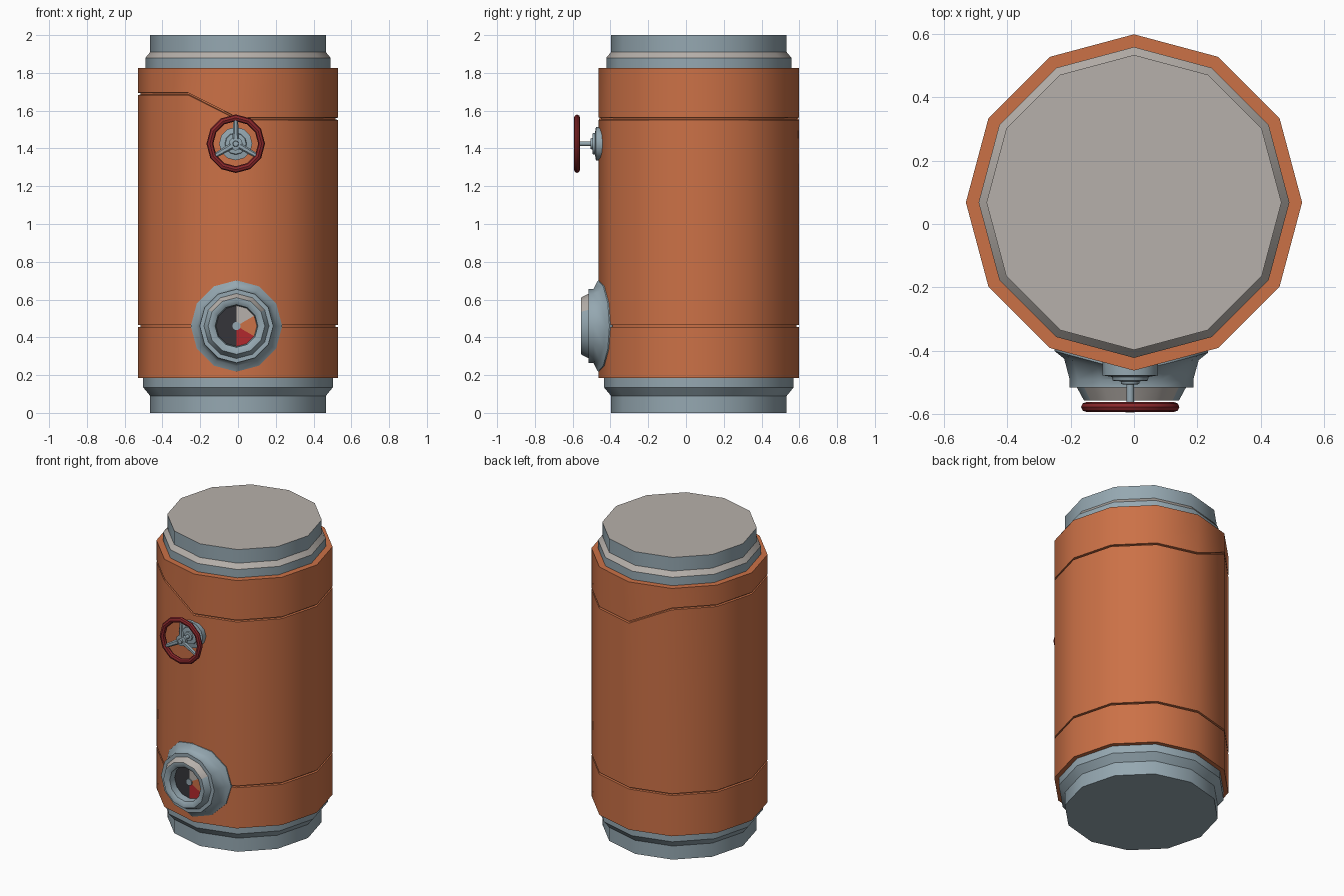
import bpy, bmesh, math
from mathutils import Vector

if "Cube" in bpy.data.objects:
    bpy.data.objects.remove(bpy.data.objects["Cube"])

N = 12                 # sides of every round part
CY = 0.068             # y of the tank axis
R = 0.53               # radius of the orange jacket


def material(name, rgb):
    m = bpy.data.materials.new(name)
    m.diffuse_color = (*rgb, 1)
    m.use_nodes = True
    m.node_tree.nodes["Principled BSDF"].inputs["Base Color"].default_value = m.diffuse_color
    return m


ORANGE = material("orange paint", (0.60, 0.165, 0.062))
STEEL = material("blue grey steel", (0.30, 0.39, 0.44))
WORN = material("worn beige metal", (0.47, 0.435, 0.405))
DARKRED = material("dark red paint", (0.25, 0.020, 0.024))
RED = material("bright red", (0.45, 0.022, 0.026))
DARK = material("dark interior", (0.035, 0.035, 0.042))


def finish(name, bm, mats, rule=None):
    """Turn a bmesh into a smooth-by-angle object, colouring faces by a rule."""
    bmesh.ops.recalc_face_normals(bm, faces=bm.faces[:])
    bm.normal_update()
    if rule:
        for f in bm.faces:
            f.material_index = rule(f.calc_center_median(), f.normal)
    me = bpy.data.meshes.new(name)
    bm.to_mesh(me)
    bm.free()
    for m in mats:
        me.materials.append(m)
    ob = bpy.data.objects.new(name, me)
    bpy.context.collection.objects.link(ob)
    bpy.ops.object.select_all(action='DESELECT')
    ob.select_set(True)
    bpy.context.view_layer.objects.active = ob
    bpy.ops.object.shade_smooth_by_angle(angle=math.radians(38))
    return ob


def rings(point, rows, caps=(True, True), closed=False, n=N):
    """Skin a stack of n-sided rings; point(row, angle) gives positions."""
    bm = bmesh.new()
    vs = [[bm.verts.new(point(r, 2 * math.pi * k / n)) for k in range(n)] for r in rows]
    pairs = list(zip(vs, vs[1:])) + ([(vs[-1], vs[0])] if closed else [])
    for a, b in pairs:
        for k in range(n):
            j = (k + 1) % n
            bm.faces.new((a[k], a[j], b[j], b[k]))
    if not closed:
        if caps[0]:
            bm.faces.new(vs[0])
        if caps[1]:
            bm.faces.new(vs[-1])
    return bm


def upright(row, a):
    r, z = row
    return (r * math.cos(a), CY + r * math.sin(a), z)


def forward(cx, cz):
    """Ring placer for parts turned around a front-to-back axis."""
    return lambda row, a: (cx + row[0] * math.cos(a), row[1], cz + row[0] * math.sin(a))


def jacket_y(x):
    return CY - R + abs(x) * math.tan(math.radians(15))


# Inner tank: necks showing above and below the jacket, worn top and chamfer
tank = rings(upright, [(0.465, 0), (0.465, 0.09), (0.502, 0.135), (0.502, 0.3),
                       (0.49, 1.7), (0.49, 1.88), (0.465, 1.91), (0.465, 2.0)])
finish("inner_tank", tank, [STEEL, WORN],
       lambda c, n: 1 if n.z > 0.9 or 1.88 < c.z < 1.91 else 0)


# Orange jacket with two panel seams; the upper seam steps up on the left side
def jacket_point(row, a):
    r, z, upper = row
    if upper and math.cos(a) < -0.01:
        z += 0.132
    return (r * math.cos(a), CY + r * math.sin(a), z)


rows = [(0.50, 0.185, 0), (R, 0.185, 0)]
for seam, upper in ((0.46, 0), (1.557, 1)):
    rows += [(R, seam - 0.006, upper), (R - 0.014, seam - 0.004, upper),
             (R - 0.014, seam + 0.004, upper), (R, seam + 0.006, upper)]
rows += [(R, 1.825, 0), (0.485, 1.825, 0)]
finish("outer_jacket", rings(jacket_point, rows, caps=(False, False)), [ORANGE])

# Outlet port: base flares out onto the jacket, then a stepped collar
PX, PZ = -0.008, 0.46


def port_point(row, a):
    r, y = row
    x = PX + r * math.cos(a)
    if y > -0.1:                       # these rows follow the jacket surface
        y = jacket_y(x) - y
    return (x, y, PZ + r * math.sin(a))


port = rings(port_point, [(0.242, -0.01), (0.242, 0.006), (0.212, 0.022), (0.195, -0.49),
                          (0.195, -0.515), (0.172, -0.515), (0.150, -0.556),
                          (0.133, -0.556), (0.113, -0.542), (0.108, -0.495)],
             caps=(False, False))
finish("outlet_port", port, [STEEL, WORN],
       lambda c, n: 1 if -0.55 < c.y < -0.52 and c.z > PZ + 0.1
       and math.hypot(c.x - PX, c.z - PZ) > 0.14 else 0)

# Multicoloured disc inside the port
disc = bmesh.new()
bmesh.ops.create_circle(disc, segments=N, radius=0.11, cap_ends=True, cap_tris=True)
for v in disc.verts:
    v.co = Vector((PX + v.co.x, -0.497, PZ + v.co.y))


def disc_colour(c, n):
    a = math.degrees(math.atan2(c.z - PZ, c.x - PX))
    if abs(a) > 90:
        return 0
    return 1 if a > 30 else 2 if a > -30 else 3


finish("port_disc", disc, [DARK, WORN, ORANGE, RED], disc_colour)
finish("port_disc_hub", rings(forward(PX, PZ), [(0.022, -0.497), (0.022, -0.504)]), [STEEL])

# Valve body and stem
VX, VZ = -0.012, 1.425
WY = -0.577
finish("valve_body", rings(forward(VX, VZ), [
    (0.088, -0.40), (0.088, -0.477), (0.058, -0.482), (0.055, -0.494), (0.03, -0.496),
    (0.028, -0.505), (0.012, -0.506), (0.012, -0.55)]), [STEEL])
finish("wheel_hub", rings(forward(VX, VZ), [
    (0.036, -0.562), (0.036, -0.580), (0.016, -0.582), (0.014, -0.594)]), [STEEL])
finish("valve_stem", rings(forward(VX, VZ), [(0.012, -0.54), (0.012, -0.57)]), [STEEL])

# Hand wheel rim
rim_rows = [(0.137 + 0.018 * math.cos(t), WY + 0.016 * math.sin(t))
            for t in (2 * math.pi * k / 8 for k in range(8))]
finish("hand_wheel", rings(forward(VX, VZ), rim_rows, closed=True), [DARKRED])

# Three spokes
for i in range(3):
    a = math.radians(90 + 120 * i)
    out = Vector((math.cos(a), 0, math.sin(a)))
    side = Vector((-math.sin(a), 0, math.cos(a)))
    mid = Vector((VX, WY, VZ))

    def spoke_point(row, t, out=out, side=side, mid=mid):
        d, w = row
        return mid + out * d + side * (w * math.cos(t)) + Vector((0, 0.010 * math.sin(t), 0))

    finish("spoke_%d" % (i + 1), rings(spoke_point, [(0.025, 0.017), (0.13, 0.012)], n=6), [STEEL])
